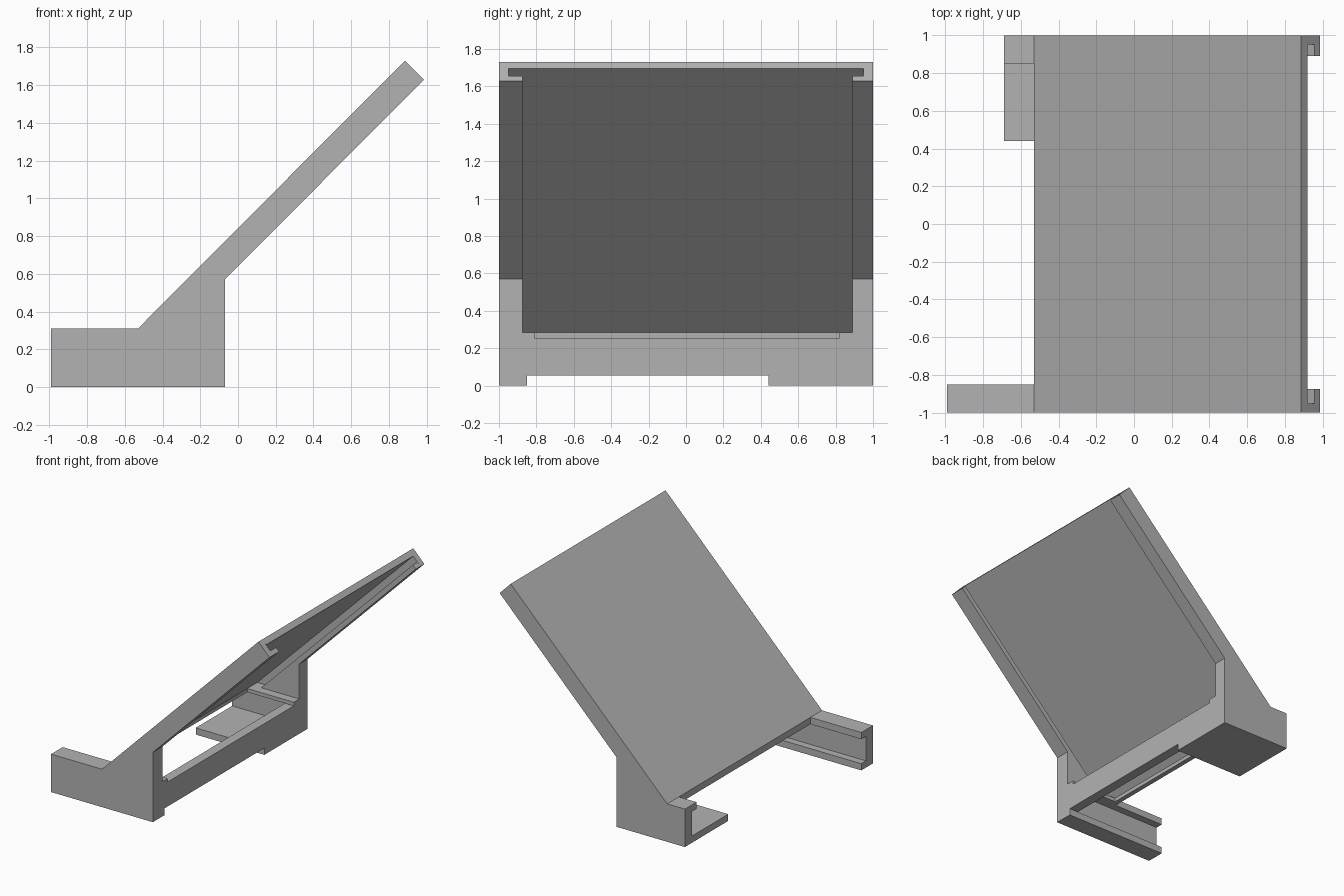
import bpy
import bmesh

cube = bpy.data.objects.get("Cube")
if cube:
    bpy.data.objects.remove(cube, do_unlink=True)

grey = bpy.data.materials.new("plain grey")
grey.use_nodes = True
colour = (0.45, 0.45, 0.45, 1)
grey.diffuse_color = colour
grey.node_tree.nodes["Principled BSDF"].inputs["Base Color"].default_value = colour


def extrude(name, outline, y0, y1):
    """Extrude an x-z outline between two y positions."""
    bm = bmesh.new()
    face = bm.faces.new([bm.verts.new((x, y0, z)) for x, z in outline])
    out = bmesh.ops.extrude_face_region(bm, geom=[face])
    moved = [v for v in out["geom"] if isinstance(v, bmesh.types.BMVert)]
    bmesh.ops.translate(bm, verts=moved, vec=(0, y1 - y0, 0))
    bmesh.ops.recalc_face_normals(bm, faces=bm.faces)
    mesh = bpy.data.meshes.new(name)
    bm.to_mesh(mesh)
    bm.free()
    mesh.materials.append(grey)
    obj = bpy.data.objects.new(name, mesh)
    bpy.context.collection.objects.link(obj)
    return obj


def block(name, x0, x1, y0, y1, z0, z1):
    return extrude(name, [(x0, z0), (x1, z0), (x1, z1), (x0, z1)], y0, y1)


BACK = -0.07      # rear face of the base
FRONT = -0.53     # lower front edge of the sloping panel
FOOT_TOP = 0.31
SHELF = 0.255     # top of the open tray space
LEDGE = 0.285
FLOOR = 0.055
SKIN = 0.95       # inner face of the outer side skins
WEB = 0.91        # inner face of the foot webs

# Sloping panel with its lower front bar
extrude("sloping_panel",
        [(0.885, 1.73), (0.92, 1.695), (-0.49, LEDGE), (-0.49, SHELF),
         (FRONT, SHELF), (FRONT, FOOT_TOP)], -SKIN, SKIN)

# Low rear crossbar
block("rear_wall", BACK - 0.08, BACK, -WEB, WEB, FLOOR, SHELF)

# Both sides: direction, foot tip, rail opening, floor edge, ledge edge
sides = [("near", -1, -0.99, 0.875, 0.85, 0.81),
         ("far", 1, -0.69, 0.89, 0.44, 0.82)]
for label, s, tip, rail, floor_edge, ledge_edge in sides:
    # Outer skin with the foot and the sloping arm
    extrude(label + "_side_skin",
            [(tip, 0), (BACK, 0), (BACK, 0.57), (0.985, 1.628),
             (0.885, 1.73), (FRONT, FOOT_TOP), (tip, FOOT_TOP)],
            s * SKIN, s)
    # Retaining lip below the sliding slot
    extrude(label + "_rail_lip",
            [(0.957, 1.655), (0.985, 1.628), (BACK, 0.57),
             (BACK, LEDGE), (-0.413, LEDGE)], s * rail, s * SKIN)
    # Channel-shaped foot
    block(label + "_foot_web", tip, BACK, s * WEB, s * SKIN, 0, SHELF)
    block(label + "_foot_top", tip, FRONT, s * 0.85, s * SKIN, SHELF, FOOT_TOP)
    block(label + "_foot_floor", tip, BACK, s * floor_edge, s * WEB, 0, FLOOR)
    block(label + "_inner_ledge", -0.49, BACK, s * ledge_edge, s * SKIN, SHELF, LEDGE)
